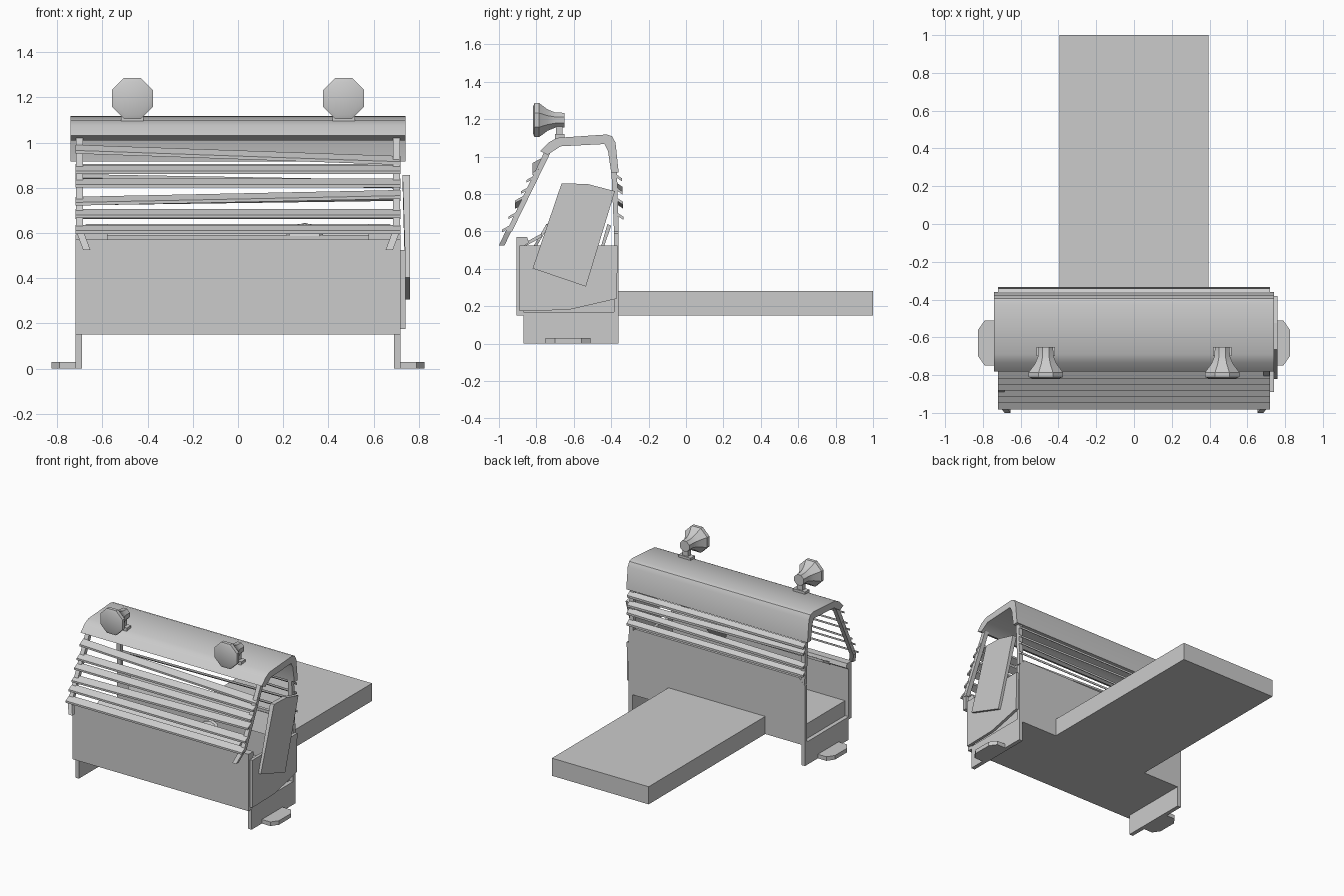
import bpy, bmesh, math
from mathutils import Vector, Matrix

if "Cube" in bpy.data.objects:
    bpy.data.objects.remove(bpy.data.objects["Cube"])


def finish(name, bm, smooth=None):
    bmesh.ops.recalc_face_normals(bm, faces=bm.faces)
    me = bpy.data.meshes.new(name)
    bm.to_mesh(me)
    bm.free()
    ob = bpy.data.objects.new(name, me)
    bpy.context.collection.objects.link(ob)
    if smooth:
        bpy.ops.object.select_all(action='DESELECT')
        ob.select_set(True)
        bpy.context.view_layer.objects.active = ob
        bpy.ops.object.shade_smooth_by_angle(angle=math.radians(smooth))
    return ob


def prism(name, pts, d, smooth=None):
    """Extrude a closed outline of 3D points along d."""
    bm = bmesh.new()
    f = bm.faces.new([bm.verts.new(p) for p in pts])
    ext = bmesh.ops.extrude_face_region(bm, geom=[f])['geom']
    bmesh.ops.translate(bm, vec=d, verts=[v for v in ext if isinstance(v, bmesh.types.BMVert)])
    return finish(name, bm, smooth)


def side_prism(name, yz, x0, x1, smooth=None):
    return prism(name, [(x0, y, z) for y, z in yz], (x1 - x0, 0, 0), smooth)


def box(name, x0, x1, y0, y1, z0, z1):
    return side_prism(name, [(y0, z0), (y1, z0), (y1, z1), (y0, z1)], x0, x1)


def slat(name, y, z, dy, dz, t, zl=0, zr=0):
    """Louvre board running along x, optionally hanging crooked."""
    ob = side_prism(name, [(y, z), (y, z - t), (y + dy, z - dz - t), (y + dy, z - dz)], -0.72, 0.72)
    for v in ob.data.vertices:
        v.co.z += zl if v.co.x < 0 else zr


# Floor and long gangplank
box("floor", -0.69, 0.69, -0.87, -0.38, 0.15, 0.28)
box("gangplank", -0.395, 0.395, -0.38, 1.0, 0.15, 0.28)

# Front wall with bevelled top
side_prism("front_wall", [(-0.905, 0.15), (-0.87, 0.15), (-0.87, 0.52), (-0.84, 0.54),
                          (-0.85, 0.57), (-0.905, 0.57)], -0.72, 0.72)

# Back wall with clipped upper corners
prism("back_wall", [(-0.72, -0.36, 0.15), (0.72, -0.36, 0.15), (0.72, -0.36, 0.59), (0.67, -0.36, 0.64),
                    (-0.67, -0.36, 0.64), (-0.72, -0.36, 0.59)], (0, -0.025, 0))

# Leaning inner back board and small sloped front shelf
side_prism("inner_board", [(-0.46, 0.50), (-0.445, 0.50), (-0.40, 0.63), (-0.42, 0.64)], -0.58, 0.58)
side_prism("front_shelf", [(-0.86, 0.52), (-0.86, 0.54), (-0.77, 0.59), (-0.77, 0.57)], -0.58, 0.58)

# Small tilted dial on the shelf
bm = bmesh.new()
bmesh.ops.create_cone(bm, cap_ends=True, segments=10, radius1=0.085, radius2=0.07, depth=0.015,
                      matrix=Matrix.Translation((0.295, -0.775, 0.575)) @ Matrix.Rotation(math.radians(60), 4, 'X'))
finish("shelf_dial", bm)

for s, side in ((-1, "left"), (1, "right")):
    # Leg plate and clipped foot
    box(side + "_leg", s * 0.69, s * 0.72, -0.87, -0.36, 0, 0.17)
    prism(side + "_foot", [(s * 0.70, -0.75, 0), (s * 0.79, -0.75, 0), (s * 0.825, -0.70, 0),
                           (s * 0.825, -0.56, 0), (s * 0.79, -0.51, 0), (s * 0.70, -0.51, 0)], (0, 0, 0.03))
    # Sloped front post, its splayed lower end, and back post
    side_prism(side + "_front_post", [(-0.96, 0.60), (-0.93, 0.60), (-0.72, 1.03), (-0.755, 1.03)],
               s * 0.685, s * 0.717)
    prism(side + "_post_tip", [(s * 0.653, -1.0, 0.525), (s * 0.685, -1.0, 0.525),
                               (s * 0.717, -0.96, 0.61), (s * 0.685, -0.96, 0.61)], (0, 0.03, 0))
    side_prism(side + "_back_post", [(-0.385, 0.60), (-0.36, 0.60), (-0.37, 0.95), (-0.40, 0.95)],
               s * 0.685, s * 0.717)

# Bent roof sheet
side_prism("roof", [(-0.78, 1.03), (-0.735, 1.075), (-0.69, 1.10), (-0.425, 1.118), (-0.395, 1.108),
                    (-0.377, 1.075), (-0.36, 0.915), (-0.40, 0.915), (-0.417, 1.03), (-0.436, 1.067),
                    (-0.67, 1.055), (-0.74, 1.01)], -0.74, 0.74, 40)

# Front louvres, two of them crooked
for i, (z, l, r) in enumerate([(0.965, 0.025, -0.025), (0.90, 0, 0), (0.84, 0, 0),
                               (0.775, -0.015, 0.015), (0.705, 0, 0), (0.635, 0, 0)]):
    slat("front_slat_%d" % i, -0.945 + (z - 0.62) * 0.49, z, -0.045, 0.025, 0.014, l, r)

# Back louvres
for i, (z, l, r) in enumerate([(0.905, 0, 0), (0.84, 0.02, -0.005), (0.77, -0.01, 0.01), (0.70, 0, 0)]):
    slat("back_slat_%d" % i, -0.373 + (0.905 - z) * 0.03, z, 0.032, 0.022, 0.016, l, r)

# Scrap plates on the right end
side_prism("lower_side_plate", [(-0.89, 0.175), (-0.63, 0.18), (-0.37, 0.24), (-0.365, 0.525), (-0.89, 0.525)],
           0.718, 0.74)
plate = side_prism("tilted_side_plate", [(-0.82, 0.402), (-0.535, 0.305), (-0.38, 0.815), (-0.525, 0.853),
                                         (-0.665, 0.857)], 0.742, 0.76)
for v in plate.data.vertices:
    if v.co.z > 0.8 and v.co.x < 0.75:
        v.co.x -= 0.014

# Eight-sided lamps turned along y
for s, side in ((-1, "left"), (1, "right")):
    cx, cz = s * 0.467, 1.195
    bm = bmesh.new()
    rings = []
    for y, r in [(-0.818, 0.078), (-0.81, 0.098), (-0.785, 0.098), (-0.74, 0.062), (-0.70, 0.044), (-0.65, 0.042)]:
        rings.append([bm.verts.new((cx + r * math.cos((k + 0.5) * math.pi / 4), y,
                                    cz + r * math.sin((k + 0.5) * math.pi / 4))) for k in range(8)])
    for a, b in zip(rings, rings[1:]):
        for k in range(8):
            bm.faces.new((a[k], a[(k + 1) % 8], b[(k + 1) % 8], b[k]))
    bm.faces.new(rings[0])
    bm.faces.new(rings[-1])
    finish(side + "_lamp", bm, 30)
    # Lamp stem and base pad
    box(side + "_lamp_stem", cx - 0.022, cx + 0.022, -0.695, -0.66, 1.10, 1.17)
    box(side + "_lamp_base", cx - 0.05, cx + 0.05, -0.70, -0.65, 1.095, 1.12)
